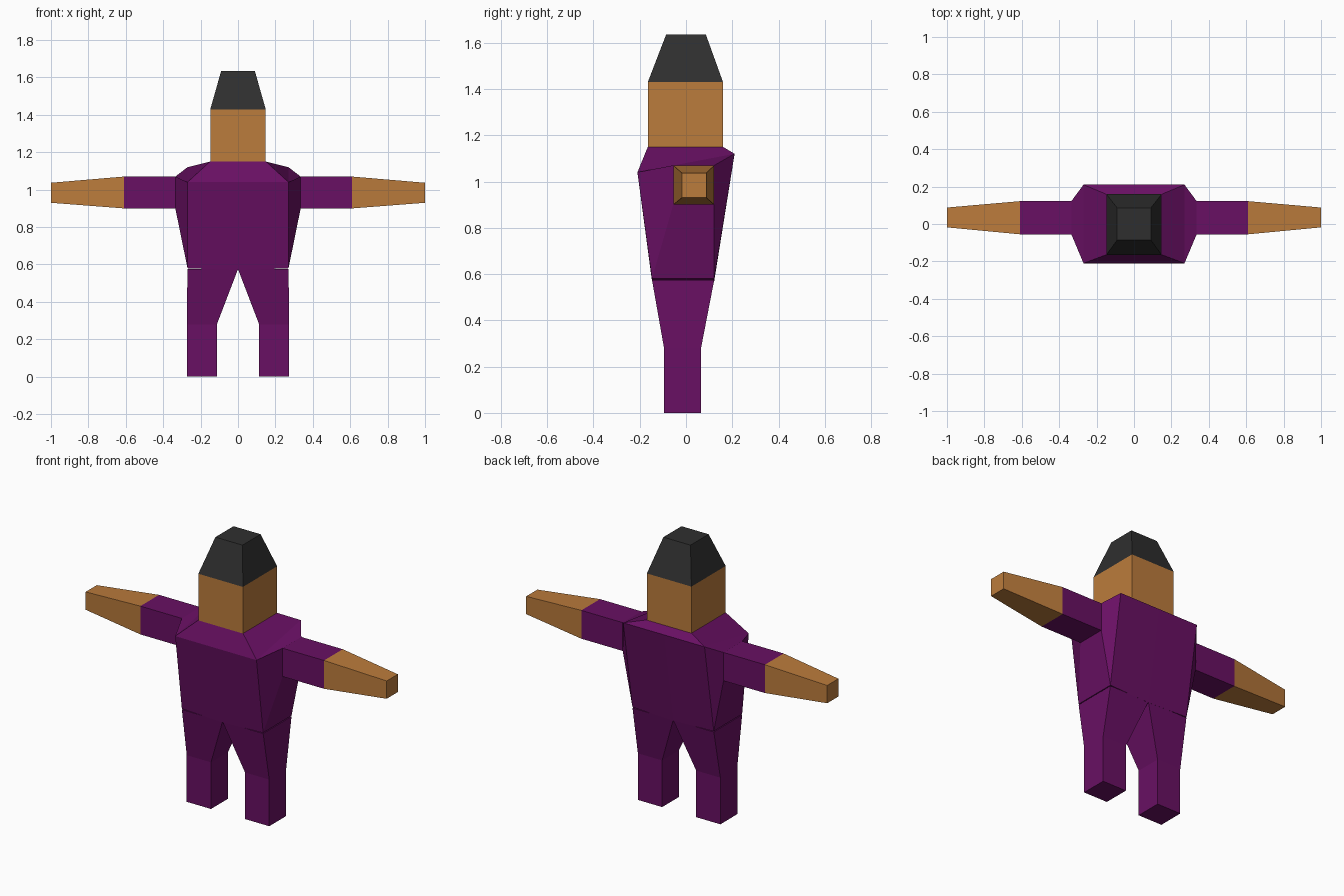
import bpy
import bmesh

default_cube = bpy.data.objects.get("Cube")
if default_cube:
    bpy.data.objects.remove(default_cube, do_unlink=True)


def make_material(name, rgb):
    mat = bpy.data.materials.new(name)
    mat.use_nodes = True
    colour = (*rgb, 1.0)
    mat.diffuse_color = colour
    mat.node_tree.nodes["Principled BSDF"].inputs["Base Color"].default_value = colour
    return mat


purple = make_material("purple cloth", (0.14, 0.005, 0.125))
skin = make_material("brown skin", (0.5, 0.2, 0.045))
black = make_material("charcoal hair", (0.028, 0.028, 0.028))


def finish(name, bm, material):
    """Turn a bmesh into a flat shaded object of one colour."""
    bmesh.ops.recalc_face_normals(bm, faces=bm.faces[:])
    mesh = bpy.data.meshes.new(name)
    bm.to_mesh(mesh)
    bm.free()
    mesh.materials.append(material)
    obj = bpy.data.objects.new(name, mesh)
    bpy.context.collection.objects.link(obj)
    return obj


def loft(name, rings, material, axis="z", side=1):
    """Join rectangular rings (position, a0, a1, b0, b1) along an axis."""
    bm = bmesh.new()
    loops = []
    for t, a0, a1, b0, b1 in rings:
        corners = [(a0, b0), (a1, b0), (a1, b1), (a0, b1)]
        if axis == "z":
            points = [(side * a, b, t) for a, b in corners]
        else:
            points = [(side * t, a, b) for a, b in corners]
        loops.append([bm.verts.new(p) for p in points])
    for low, high in zip(loops, loops[1:]):
        for i in range(4):
            j = (i + 1) % 4
            bm.faces.new((low[i], low[j], high[j], high[i]))
    bm.faces.new(loops[0])
    bm.faces.new(loops[-1])
    return finish(name, bm, material)


# Torso: left half from named corners, then mirrored
corners = {
    "neck_front": (0.15, -0.165, 1.15), "neck_back": (0.15, 0.16, 1.15),
    "chest": (0.27, -0.21, 1.04), "shoulder": (0.27, 0.21, 1.12),
    "arm_top_front": (0.335, -0.055, 1.07), "arm_top_back": (0.335, 0.122, 1.07),
    "arm_low_front": (0.335, -0.055, 0.9), "arm_low_back": (0.335, 0.122, 0.9),
    "hip_front": (0.27, -0.147, 0.58), "hip_back": (0.27, 0.122, 0.58),
    "crotch_front": (0, -0.147, 0.57), "crotch_back": (0, 0.122, 0.57),
}
for key in ("neck_front", "neck_back", "chest", "shoulder"):
    corners["mid_" + key] = (0, *corners[key][1:])
panels = [
    "mid_chest chest hip_front crotch_front",
    "mid_shoulder shoulder hip_back crotch_back",
    "mid_neck_front neck_front chest mid_chest",
    "mid_neck_back neck_back shoulder mid_shoulder",
    "mid_neck_front neck_front neck_back mid_neck_back",
    "neck_front neck_back shoulder chest",
    "chest shoulder arm_top_back arm_top_front",
    "chest arm_top_front arm_low_front hip_front",
    "shoulder arm_top_back arm_low_back hip_back",
    "hip_front hip_back arm_low_back arm_low_front",
    "arm_top_front arm_top_back arm_low_back arm_low_front",
    "hip_front hip_back crotch_back crotch_front",
]
bm = bmesh.new()
verts = {key: bm.verts.new(p) for key, p in corners.items()}
for panel in panels:
    bm.faces.new([verts[key] for key in panel.split()])
torso = finish("torso", bm, purple)
mirror = torso.modifiers.new("mirror", "MIRROR")
mirror.use_clip = True

# Limbs
shoulder_ring = (0.335, -0.055, 0.122, 0.9, 1.07)
wrist_ring = (0.61, -0.055, 0.122, 0.9, 1.07)
finger_ring = (1.0, -0.018, 0.088, 0.93, 1.037)
hip_ring = (0.575, 0, 0.27, -0.147, 0.122)
knee_ring = (0.28, 0.113, 0.274, -0.095, 0.065)
foot_ring = (0, *knee_ring[1:])
for label, side in (("left", 1), ("right", -1)):
    loft(label + "_sleeve", [shoulder_ring, wrist_ring], purple, "x", side)
    loft(label + "_hand", [wrist_ring, finger_ring], skin, "x", side)
    loft(label + "_leg", [foot_ring, knee_ring, hip_ring], purple, "z", side)

# Head and hair
jaw_ring = (1.15, -0.148, 0.148, -0.165, 0.16)
brow_ring = (1.43, *jaw_ring[1:])
crown_ring = (1.635, -0.09, 0.09, -0.086, 0.086)
loft("head", [jaw_ring, brow_ring], skin)
loft("hair", [brow_ring, crown_ring], black)
